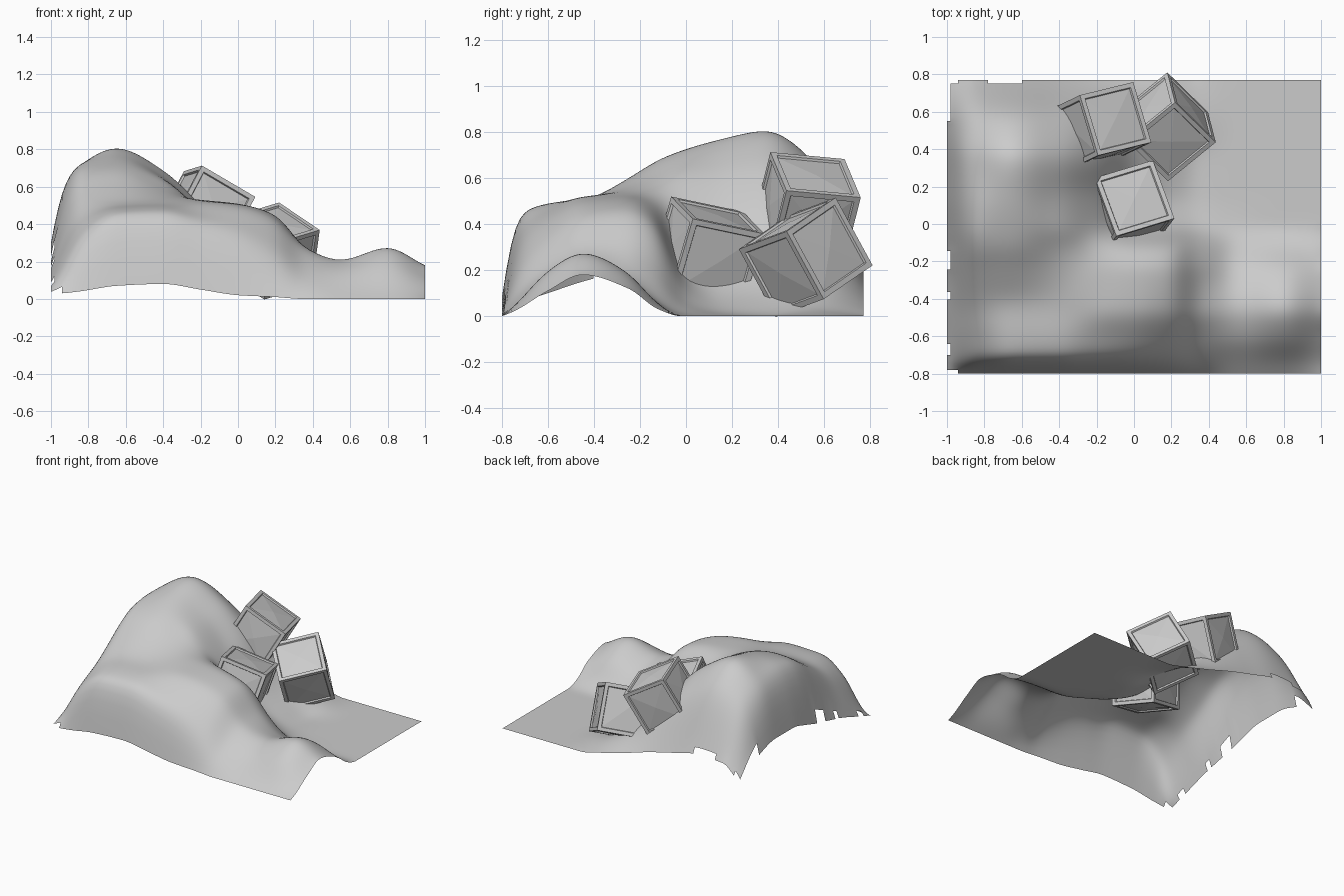
import bpy, bmesh, random
from mathutils import Vector, Matrix

if "Cube" in bpy.data.objects:
    bpy.data.objects.remove(bpy.data.objects["Cube"])

random.seed(4)

# Coarse height profiles of the draped sheet: one row per y station
XS = [-1, -.95, -.85, -.65, -.4, -.2, 0, .2, .35, .55, .8, 1]
ROWS = {
    -.80: [.03, .03, .04, .07, .08, .05, .02, .01, 0, 0, 0, 0],
    -.75: [.05, .10, .27, .42, .42, .35, .27, .16, .07, .04, .04, .02],
    -.60: [.10, .20, .37, .48, .49, .46, .42, .33, .20, .16, .20, .11],
    -.45: [.15, .26, .44, .50, .51, .52, .50, .43, .28, .21, .28, .18],
    -.25: [.20, .38, .57, .60, .56, .53, .51, .45, .28, .15, .19, .12],
    -.12: [.23, .47, .66, .68, .60, .51, .45, .38, .20, .06, .05, .03],
    -.02: [.26, .53, .70, .72, .64, .47, .25, .14, .06, .01, 0, 0],
    .15: [.30, .57, .72, .77, .65, .45, .19, .06, .01, 0, 0, 0],
    .35: [.30, .57, .71, .81, .69, .50, .21, .06, 0, 0, 0, 0],
    .55: [.25, .44, .60, .68, .57, .42, .21, .08, .02, 0, 0, 0],
    .77: [.09, .15, .23, .24, .19, .14, .08, .03, 0, 0, 0, 0],
}
YS = list(ROWS)


def smooth_curve(xs, vs):
    """Monotone cubic through the given points."""
    n = len(xs)
    h = [xs[i + 1] - xs[i] for i in range(n - 1)]
    d = [(vs[i + 1] - vs[i]) / h[i] for i in range(n - 1)]
    m = [d[0]] + [0.0] * (n - 2) + [d[-1]]
    for i in range(1, n - 1):
        if d[i - 1] * d[i] > 0:
            a, b = 2 * h[i] + h[i - 1], h[i] + 2 * h[i - 1]
            m[i] = (a + b) / (a / d[i - 1] + b / d[i])

    def f(x):
        i = max(k for k in range(n - 1) if k == 0 or xs[k] <= x)
        t = (x - xs[i]) / h[i]
        return ((1 + 2 * t) * (1 - t) ** 2 * vs[i] + t * (1 - t) ** 2 * h[i] * m[i]
                + t * t * (3 - 2 * t) * vs[i + 1] + t * t * (t - 1) * h[i] * m[i + 1])
    return f


def finish(bm, name):
    mesh = bpy.data.meshes.new(name)
    bm.to_mesh(mesh)
    bm.free()
    obj = bpy.data.objects.new(name, mesh)
    bpy.context.collection.objects.link(obj)
    return obj


# Lumpy ground sheet
NX, NY = 100, 79
row_curves = [smooth_curve(XS, r) for r in ROWS.values()]
bm = bmesh.new()
grid = []
for i in range(NX + 1):
    x = -1 + 2 * i / NX
    column = smooth_curve(YS, [c(x) for c in row_curves])
    ys = [YS[0] + (YS[-1] - YS[0]) * j / NY for j in range(NY + 1)]
    grid.append([bm.verts.new((x, y, max(0, column(y)))) for y in ys])

# Ragged border on the left side, in random runs
left = [0] * NY
j = 0
while j < NY:
    run, depth = random.randint(2, 9), random.choice([0, 0, 0, 1, 1])
    left[j:j + run] = [depth] * len(left[j:j + run])
    j += run
for i in range(NX):
    for j in range(NY):
        torn_back = j == NY - 1 and (i < 3 or 10 < i < 20)
        torn_front = j == 0 and i < 3
        if i >= left[j] and not torn_back and not torn_front:
            bm.faces.new((grid[i][j], grid[i + 1][j], grid[i + 1][j + 1], grid[i][j + 1]))
for _ in range(12):
    bmesh.ops.smooth_vert(bm, verts=[v for v in bm.verts if not v.is_boundary and v.link_faces],
                          factor=0.5, use_axis_x=False, use_axis_y=False, use_axis_z=True)
bmesh.ops.delete(bm, geom=[v for v in bm.verts if not v.link_faces], context='VERTS')
for f in bm.faces:
    f.smooth = True
finish(bm, "ground_mound")


# Tumbled crates: framed cubes with recessed, cross-creased panels
def crate(name, center, u, v, size=0.338):
    u = Vector(u).normalized()
    v = Vector(v)
    v = (v - u * v.dot(u)).normalized()
    w = u.cross(v)
    bm = bmesh.new()
    bmesh.ops.create_cube(bm, size=size)
    panels = bm.faces[:]
    bmesh.ops.inset_individual(bm, faces=panels, thickness=0.035, depth=0)
    bmesh.ops.inset_individual(bm, faces=panels, thickness=0.006, depth=-0.01)
    bmesh.ops.poke(bm, faces=panels, offset=0.01)
    obj = finish(bm, name)
    obj.matrix_world = Matrix.Translation(center) @ Matrix((u, v, w)).transposed().to_4x4()


crate("middle_crate", (-.032, .092, .28), (-.34, .92, -.193), (-.927, -.253, .281))
crate("upper_crate", (-.175, .526, .468), (.843, .207, -.494), (-.245, .963, -.113))
crate("lower_crate", (.18, .52, .256), (.644, -.629, -.434), (-.12, .473, -.873))
